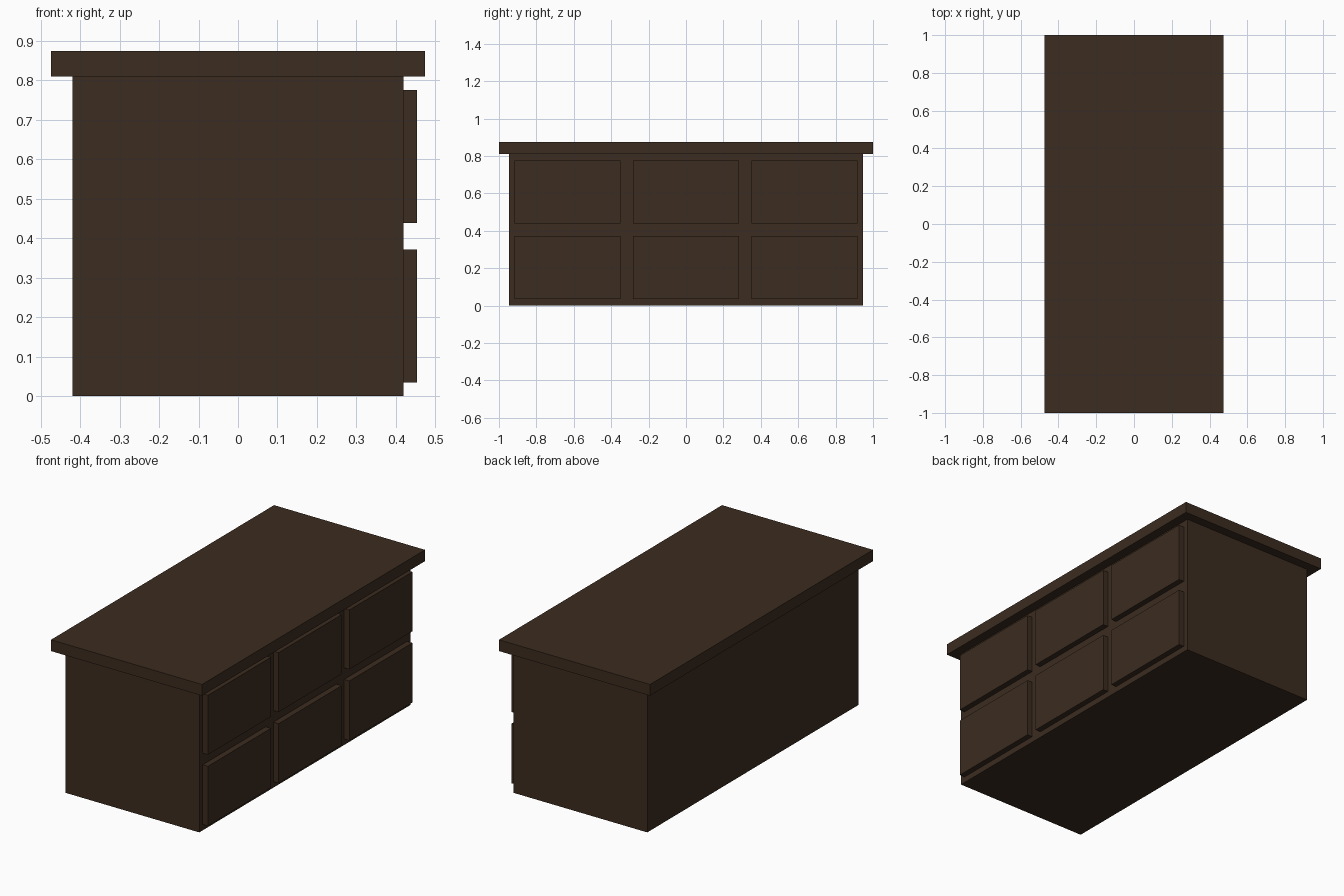
import bpy

if "Cube" in bpy.data.objects:
    bpy.data.objects.remove(bpy.data.objects["Cube"])

wood = bpy.data.materials.new("dark_wood")
wood.diffuse_color = (0.045, 0.025, 0.014, 1)
wood.use_nodes = True
wood.node_tree.nodes["Principled BSDF"].inputs["Base Color"].default_value = wood.diffuse_color


def box(name, x, y, z):
    """Box spanning the given (min, max) ranges."""
    spans = (x, y, z)
    bpy.ops.mesh.primitive_cube_add(size=1, location=[(a + b) / 2 for a, b in spans])
    ob = bpy.context.object
    ob.name = name
    ob.scale = [b - a for a, b in spans]
    bpy.ops.object.transform_apply(location=False, rotation=False, scale=True)
    ob.data.materials.append(wood)
    return ob


# Carcass and overhanging top
box("cabinet_body", (-0.42, 0.42), (-0.947, 0.947), (0, 0.81))
box("table_top", (-0.474, 0.474), (-1, 1), (0.81, 0.874))

# Two rows of three drawer fronts on the right side
for row, z in enumerate([(0.034, 0.372), (0.438, 0.775)]):
    for col in range(3):
        yc = (col - 1) * 0.634
        box(f"drawer_front_{row + 1}_{col + 1}", (0.42, 0.453),
            (yc - 0.283, yc + 0.283), z)
